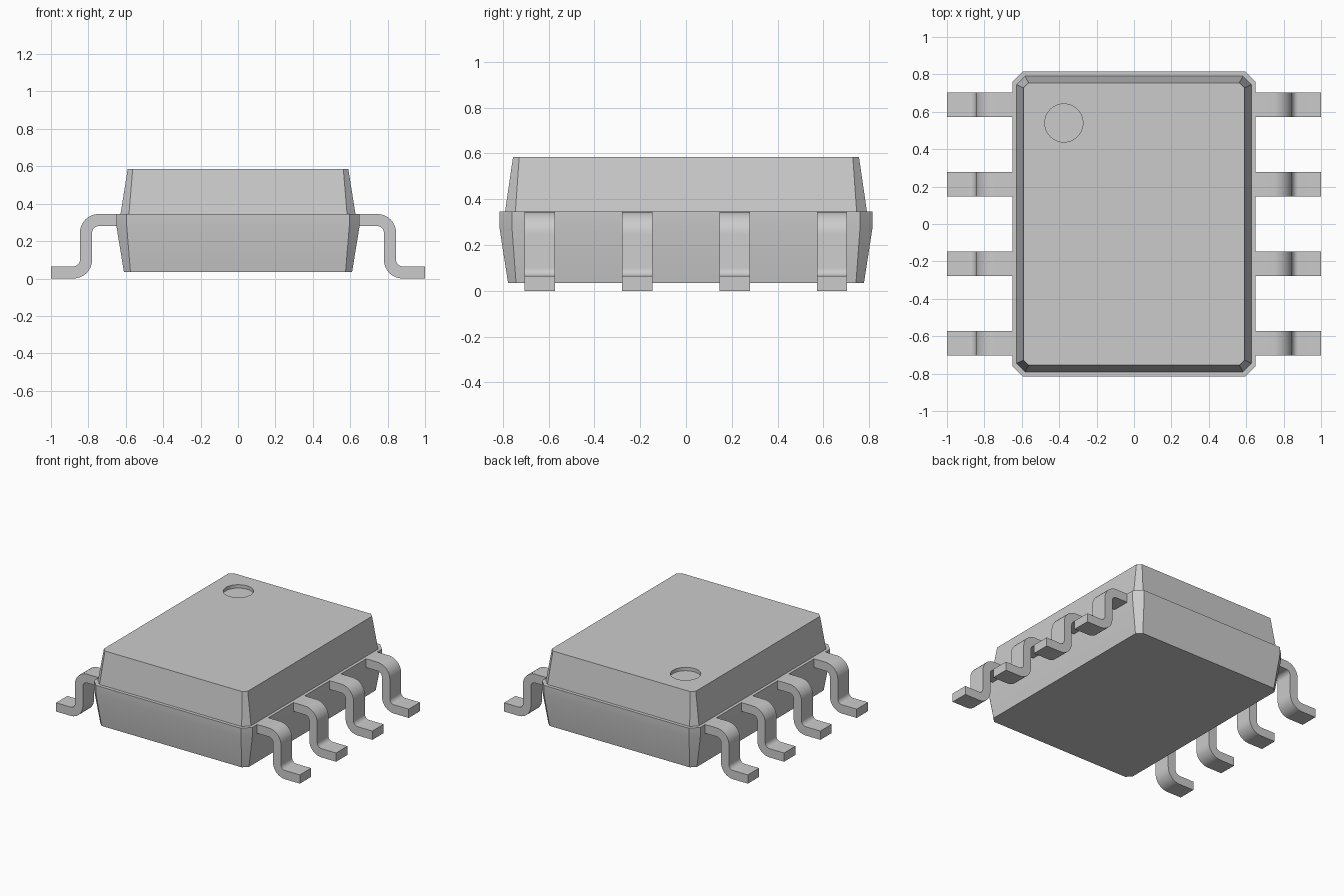
import bpy, bmesh, math

if "Cube" in bpy.data.objects:
    bpy.data.objects.remove(bpy.data.objects["Cube"])

grey = bpy.data.materials.new("plain grey")
grey.diffuse_color = (0.6, 0.6, 0.6, 1)
grey.use_nodes = True
grey.node_tree.nodes["Principled BSDF"].inputs["Base Color"].default_value = grey.diffuse_color


def make_object(name, bm):
    bmesh.ops.recalc_face_normals(bm, faces=bm.faces)
    mesh = bpy.data.meshes.new(name)
    bm.to_mesh(mesh)
    bm.free()
    mesh.materials.append(grey)
    obj = bpy.data.objects.new(name, mesh)
    bpy.context.collection.objects.link(obj)
    return obj


def activate(obj):
    bpy.ops.object.select_all(action='DESELECT')
    obj.select_set(True)
    bpy.context.view_layer.objects.active = obj


def smooth(obj):
    activate(obj)
    bpy.ops.object.shade_smooth_by_angle(angle=math.radians(30))


def chamfered_ring(bm, hx, hy, c, z):
    """Rectangle with cut corners at height z."""
    pts = [(hx, hy - c), (hx - c, hy), (c - hx, hy), (-hx, hy - c),
           (-hx, c - hy), (c - hx, -hy), (hx - c, -hy), (hx, c - hy)]
    return [bm.verts.new((x, y, z)) for x, y in pts]


# Package body: tapered lower half, narrow ledge, tapered upper half
bm = bmesh.new()
rings = [chamfered_ring(bm, *r) for r in [
    (0.61, 0.777, 0.035, 0.035),
    (0.65, 0.815, 0.055, 0.28),
    (0.65, 0.815, 0.055, 0.345),
    (0.628, 0.79, 0.045, 0.345),
    (0.59, 0.755, 0.027, 0.585)]]
for a, b in zip(rings, rings[1:]):
    for i in range(8):
        j = (i + 1) % 8
        bm.faces.new((a[i], a[j], b[j], b[i]))
bm.faces.new(rings[0])
bm.faces.new(rings[-1])
body = make_object("package_body", bm)

# Round pin-one dimple cut into the top
bpy.ops.mesh.primitive_cylinder_add(vertices=48, radius=0.102, depth=0.1,
                                    location=(-0.375, 0.54, 0.61))
cutter = bpy.context.object
cutter.name = "dimple_cutter"
cutter.hide_render = True
cutter.data.materials.append(grey)
cut = body.modifiers.new("dimple", 'BOOLEAN')
cut.operation = 'DIFFERENCE'
cut.solver = 'EXACT'
cut.object = cutter
activate(body)
bpy.ops.object.modifier_apply(modifier=cut.name)
bpy.data.objects.remove(cutter)
smooth(body)


def arc(cx, cz, r, start, end, n=8):
    angles = [math.radians(start + (end - start) * i / n) for i in range(n + 1)]
    return [(cx + r * math.cos(a), cz + r * math.sin(a)) for a in angles]


# Gull-wing lead profile in x, z
R_OUT, R_IN, T = 0.1, 0.035, 0.065
upper_edge = ([(0.65, 0.345)] + arc(0.745, 0.245, R_OUT, 90, 0)
              + arc(0.88, 0.1, R_IN, 180, 270) + [(1.0, T)])
lower_edge = ([(0.65, 0.28)] + arc(0.745, 0.245, R_IN, 90, 0)
              + arc(0.88, 0.1, R_OUT, 180, 270) + [(1.0, 0.0)])


def lead(name, side, y, half_width=0.066):
    bm = bmesh.new()
    # Four corner vertices per section along the lead
    sections = []
    for (ux, uz), (lx, lz) in zip(upper_edge, lower_edge):
        sections.append([bm.verts.new(p) for p in (
            (side * ux, y - half_width, uz), (side * ux, y + half_width, uz),
            (side * lx, y + half_width, lz), (side * lx, y - half_width, lz))])
    for a, b in zip(sections, sections[1:]):
        for i in range(4):
            j = (i + 1) % 4
            bm.faces.new((a[i], a[j], b[j], b[i]))
    bm.faces.new(sections[0])
    bm.faces.new(sections[-1])
    smooth(make_object(name, bm))


for side, label in ((-1, "left"), (1, "right")):
    for n in range(4):
        lead(f"{label}_lead_{n + 1}", side, -0.638 + 0.4253 * n)
